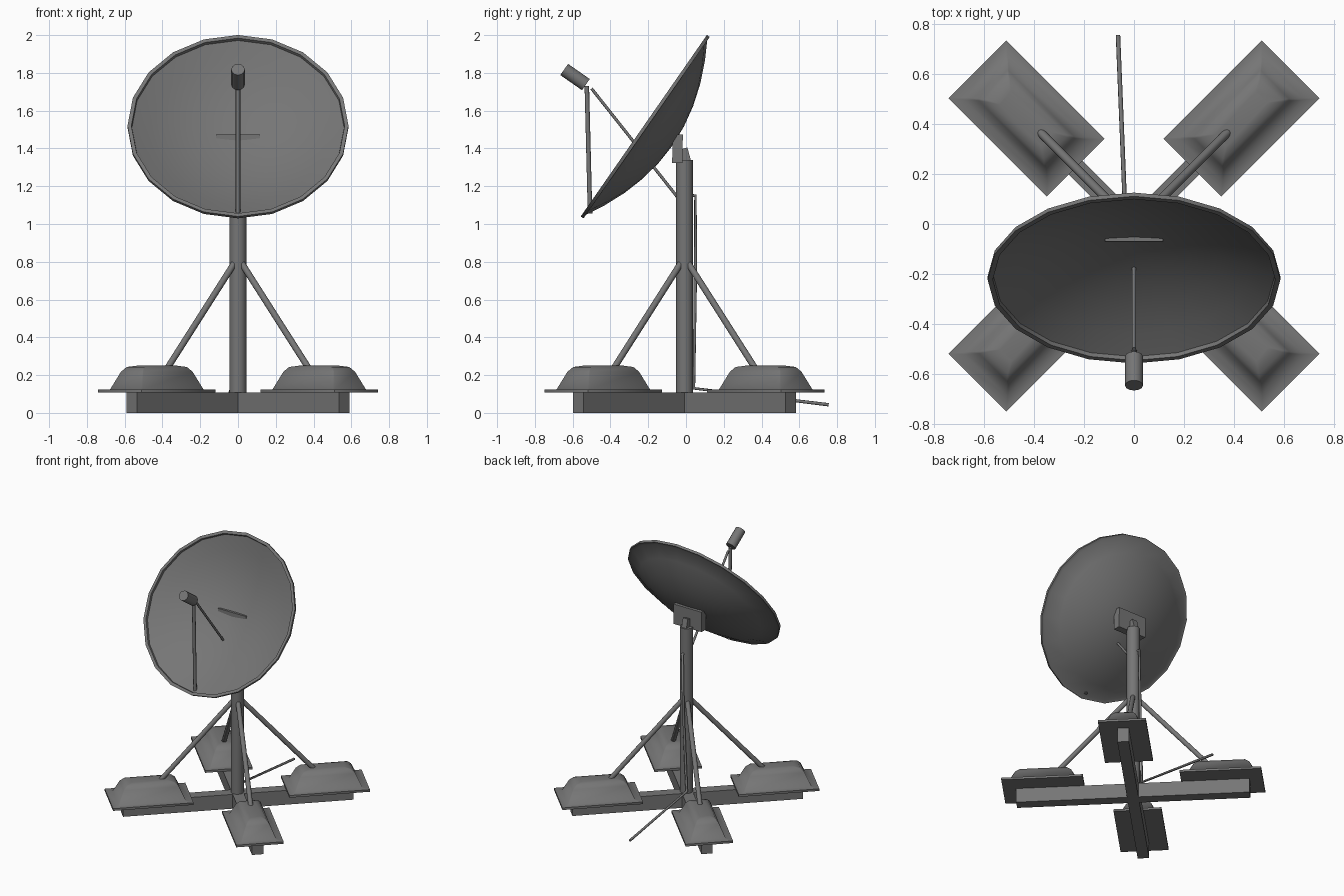
import bpy, bmesh, math
from mathutils import Vector, Matrix

if "Cube" in bpy.data.objects:
    bpy.data.objects.remove(bpy.data.objects["Cube"])

CY = -0.008  # y centre of mast and base

# Dark grey paint for every part
paint = bpy.data.materials.new("dark_grey")
paint.diffuse_color = (0.18, 0.18, 0.18, 1)
paint.use_nodes = True
paint.node_tree.nodes["Principled BSDF"].inputs["Base Color"].default_value = paint.diffuse_color


def finish(bm, name, smooth=None):
    bmesh.ops.recalc_face_normals(bm, faces=bm.faces)
    me = bpy.data.meshes.new(name)
    bm.to_mesh(me)
    bm.free()
    me.materials.append(paint)
    ob = bpy.data.objects.new(name, me)
    bpy.context.collection.objects.link(ob)
    if smooth:
        bpy.ops.object.select_all(action='DESELECT')
        ob.select_set(True)
        bpy.context.view_layer.objects.active = ob
        bpy.ops.object.shade_smooth_by_angle(angle=math.radians(smooth))
    return ob


def loft(name, rings, matrix=Matrix(), smooth=None):
    """Skin a list of equal-length point rings and cap both ends."""
    bm = bmesh.new()
    vs = [[bm.verts.new(matrix @ Vector(p)) for p in r] for r in rings]
    n = len(vs[0])
    for a, b in zip(vs, vs[1:]):
        for i in range(n):
            j = (i + 1) % n
            bm.faces.new((a[i], a[j], b[j], b[i]))
    bm.faces.new(vs[0])
    bm.faces.new(vs[-1])
    return finish(bm, name, smooth)


def box(name, size, matrix):
    bm = bmesh.new()
    bmesh.ops.create_cube(bm, size=1, matrix=matrix @ Matrix.Diagonal((*size, 1)))
    return finish(bm, name)


def rod(name, a, b, r, sides=12):
    a, b = Vector(a), Vector(b)
    d = b - a
    m = Matrix.Translation((a + b) / 2) @ d.to_track_quat('Z', 'Y').to_matrix().to_4x4()
    bm = bmesh.new()
    bmesh.ops.create_cone(bm, cap_ends=True, segments=sides, radius1=r, radius2=r,
                          depth=d.length, matrix=m)
    return finish(bm, name, 40)


def circle(r, z, n=20):
    return [(r * math.cos(2 * math.pi * i / n), r * math.sin(2 * math.pi * i / n), z)
            for i in range(n)]


def rect(r, t, z, c=0.006):
    """Rectangle with slightly cut corners."""
    return [(r, t - c, z), (r - c, t, z), (c - r, t, z), (-r, t - c, z),
            (-r, c - t, z), (c - r, -t, z), (r - c, -t, z), (r, c - t, z)]


base = Matrix.Translation((0, CY, 0))

# Crossed base beams
for i in range(2):
    m = base @ Matrix.Rotation(math.radians(45 + 90 * i), 4, 'Z')
    box(f"base_beam_{i + 1}", (1.59, 0.078, 0.107), m @ Matrix.Translation((0, 0, 0.0535)))

# Ballast trays blending into ballast bags, and diagonal struts
for i in range(4):
    m = base @ Matrix.Rotation(math.radians(45 + 90 * i), 4, 'Z')
    loft(f"ballast_{i + 1}",
         [rect(0.278, 0.1635, 0.109, 0.001), rect(0.278, 0.1635, 0.125, 0.001),
          rect(0.233, 0.122, 0.125), rect(0.19, 0.084, 0.218),
          rect(0.165, 0.066, 0.243), rect(0.12, 0.035, 0.25)],
         m @ Matrix.Translation((0.608, 0, 0)), 80)
    rod(f"strut_{i + 1}", m @ Vector((0.03, 0, 0.79)), m @ Vector((0.53, 0, 0.235)), 0.017)

# Mast with head bracket
rod("mast", (0, CY, 0), (0, CY, 1.34), 0.045, 16)
box("mast_head", (0.04, 0.05, 0.09),
    Matrix.Translation((0, -0.005, 1.355)) @ Matrix.Rotation(math.radians(15), 4, 'X'))
box("dish_bracket", (0.232, 0.054, 0.15),
    Matrix.Translation((0, -0.045, 1.398)) @ Matrix.Rotation(math.radians(-1), 4, 'X'))

# Dish: parabolic shell with a lip, tilted upward
R, DEPTH = 0.585, 0.18
axis = Vector((0, -0.821, 0.571)).normalized()
up = axis.cross(Vector((1, 0, 0)))
dish = Matrix.Translation((0, -0.22, 1.518)) @ Matrix(
    ((1, 0, 0, 0), (0, up.y, axis.y, 0), (0, up.z, axis.z, 0), (0, 0, 0, 1)))
steps = (0.02, 0.2, 0.4, 0.6, 0.8, 0.96)
back = [circle(R * s, -DEPTH * (1 - s * s)) for s in steps]
lip = [circle(R, -0.014), circle(R, 0.004), circle(R * 0.965, 0.004)]
front = [circle(R * s, -(DEPTH - 0.014) * (1 - s * s)) for s in reversed(steps)]
loft("dish", back + lip + front, dish, 35)

# Feed horn, its support arm and stay rod
rod("feed_horn", (0, -0.645, 1.818), (0, -0.53, 1.738), 0.036, 12)
rod("feed_arm", (0, -0.525, 1.73), (0, -0.508, 1.056), 0.012)
rod("feed_stay", (0, -0.5, 1.717), (0, -0.03, 1.123), 0.008)

# Cable down the back of the mast and out along the ground
curve = bpy.data.curves.new("cable", 'CURVE')
curve.dimensions = '3D'
curve.bevel_depth = 0.009
curve.bevel_resolution = 2
curve.use_fill_caps = True
curve.materials.append(paint)
path = [(0, 0.025, 1.15), (-0.005, 0.05, 1.15), (-0.012, 0.05, 0.75),
        (-0.035, 0.042, 0.13), (-0.064, 0.755, 0.043)]
sp = curve.splines.new('POLY')
sp.points.add(len(path) - 1)
for p, co in zip(sp.points, path):
    p.co = (*co, 1)
bpy.context.collection.objects.link(bpy.data.objects.new("cable", curve))
